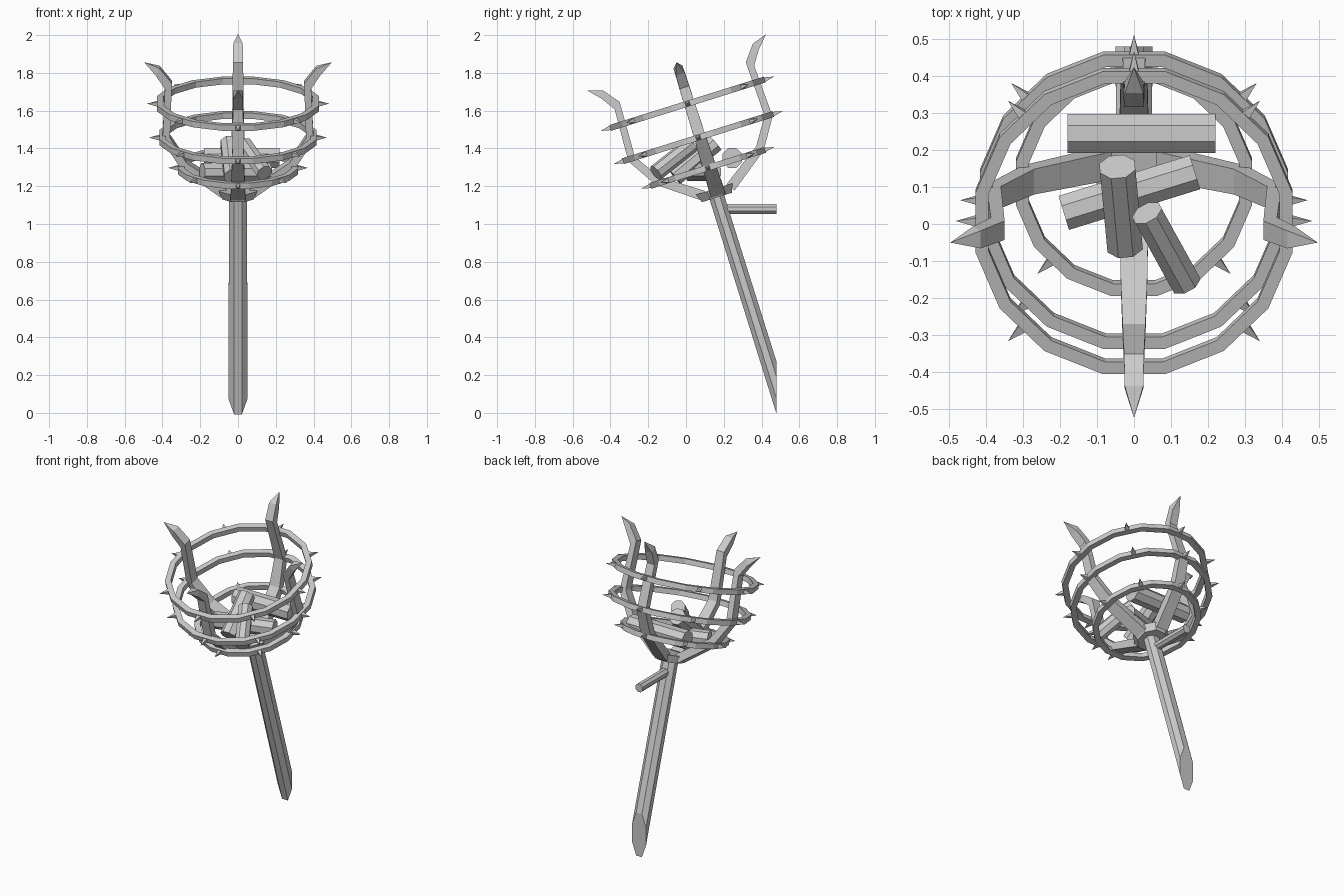
import bpy, bmesh, math
from mathutils import Matrix, Vector

if "Cube" in bpy.data.objects:
    bpy.data.objects.remove(bpy.data.objects["Cube"])

# Tilted local frame: origin at the hub, z along the torch axis
TILT = Matrix.Translation((0, 0.16, 1.152)) @ Matrix.Rotation(math.radians(17.4), 4, 'X')


def finish(name, bm, matrix=Matrix()):
    bm.transform(matrix)
    bmesh.ops.recalc_face_normals(bm, faces=bm.faces)
    mesh = bpy.data.meshes.new(name)
    bm.to_mesh(mesh)
    bm.free()
    obj = bpy.data.objects.new(name, mesh)
    bpy.context.collection.objects.link(obj)
    return obj


def tube(bm, start, end, r1, r2, sides):
    """Cone or cylinder between two points, with a flat side along the frame."""
    start, end = Vector(start), Vector(end)
    axis = end - start
    mat = (Matrix.Translation((start + end) / 2)
           @ axis.to_track_quat('Z', 'Y').to_matrix().to_4x4()
           @ Matrix.Rotation(math.pi / sides, 4, 'Z'))
    bmesh.ops.create_cone(bm, cap_ends=True, segments=sides, radius1=r1,
                          radius2=r2, depth=axis.length, matrix=mat)


# Octagonal pole, cut flush against the wall plane
bm = bmesh.new()
tube(bm, (0, 0, -1.5), (0, 0, 0.02), 0.0455, 0.0435, 8)
bm.transform(Matrix.Diagonal((1.2, 1, 1, 1)))
bm.transform(TILT)
geom = bm.verts[:] + bm.edges[:] + bm.faces[:]
cut = bmesh.ops.bisect_plane(bm, geom=geom, plane_co=(0, 0.48, 0),
                             plane_no=(0, 1, 0), clear_outer=True)
bmesh.ops.holes_fill(bm, edges=[e for e in bm.edges if e.is_boundary])
finish("pole", bm)

# Wall peg
bm = bmesh.new()
tube(bm, (0, 0.19, 1.08), (0, 0.48, 1.08), 0.028, 0.028, 8)
finish("wall_peg", bm)

# Hub collar under the basket
bm = bmesh.new()
tube(bm, (0, 0, -0.012), (0, 0, 0.035), 0.09, 0.11, 8)
finish("hub", bm, TILT)

# Basket rings with eight thorns each: (height, outer radius)
for label, h, radius in (("lower", 0.152, 0.325), ("middle", 0.32, 0.425), ("upper", 0.508, 0.437)):
    bm = bmesh.new()
    section = [(radius, -0.016), (radius, 0.016), (radius - 0.035, 0.016), (radius - 0.035, -0.016)]
    loops = []
    for i in range(16):
        a = (i + 0.5) * math.tau / 16
        loops.append([bm.verts.new((r * math.cos(a), r * math.sin(a), h + z)) for r, z in section])
    for i in range(16):
        p, q = loops[i], loops[(i + 1) % 16]
        for j in range(4):
            k = (j + 1) % 4
            bm.faces.new((p[j], q[j], q[k], p[k]))
    finish(label + "_ring", bm, TILT)

    bm = bmesh.new()
    for i in range(8):
        d = Vector((math.cos(i * math.tau / 8), math.sin(i * math.tau / 8), 0))
        up = Vector((0, 0, h))
        tube(bm, d * (radius - 0.02) + up, d * (radius + 0.045) + up, 0.021, 0.0, 4)
    finish(label + "_ring_thorns", bm, TILT)

# Four curved prongs: stations of (outer point, inner point, half width)
stations = [((0.09, -0.005), (0.06, 0.04), 0.04),
            ((0.30, 0.15), (0.27, 0.185), 0.036),
            ((0.40, 0.31), (0.36, 0.325), 0.031),
            ((0.387, 0.595), (0.35, 0.625), 0.027),
            ((0.435, 0.668), (0.415, 0.708), 0.025)]
tip_point = (0.497, 0.735)
for n, label in enumerate(("right", "back", "left", "front")):
    bm = bmesh.new()
    rows = []
    for (ro, zo), (ri, zi), w in stations:
        rows.append([bm.verts.new(c) for c in ((ro, -w, zo), (ro, w, zo), (ri, w, zi), (ri, -w, zi))])
    tip = bm.verts.new((tip_point[0], 0, tip_point[1]))
    bm.faces.new(rows[0])
    for p, q in zip(rows, rows[1:]):
        for j in range(4):
            k = (j + 1) % 4
            bm.faces.new((p[j], p[k], q[k], q[j]))
    for j in range(4):
        bm.faces.new((rows[-1][j], rows[-1][(j + 1) % 4], tip))
    finish(label + "_prong", bm, TILT @ Matrix.Translation((0, 0.01, 0))
           @ Matrix.Rotation(n * math.pi / 2, 4, 'Z'))

# Firewood lying in the basket
logs = [((-0.18, 0.245, 1.35), (0.22, 0.245, 1.35), 0.057),
        ((-0.19, 0.03, 1.275), (0.165, 0.14, 1.275), 0.052),
        ((-0.025, -0.06, 1.25), (-0.045, 0.155, 1.43), 0.052),
        ((0.14, -0.16, 1.27), (0.035, 0.03, 1.42), 0.044)]
for i, (a, b, r) in enumerate(logs):
    bm = bmesh.new()
    tube(bm, a, b, r, r, 8)
    finish("log_%d" % (i + 1), bm)
